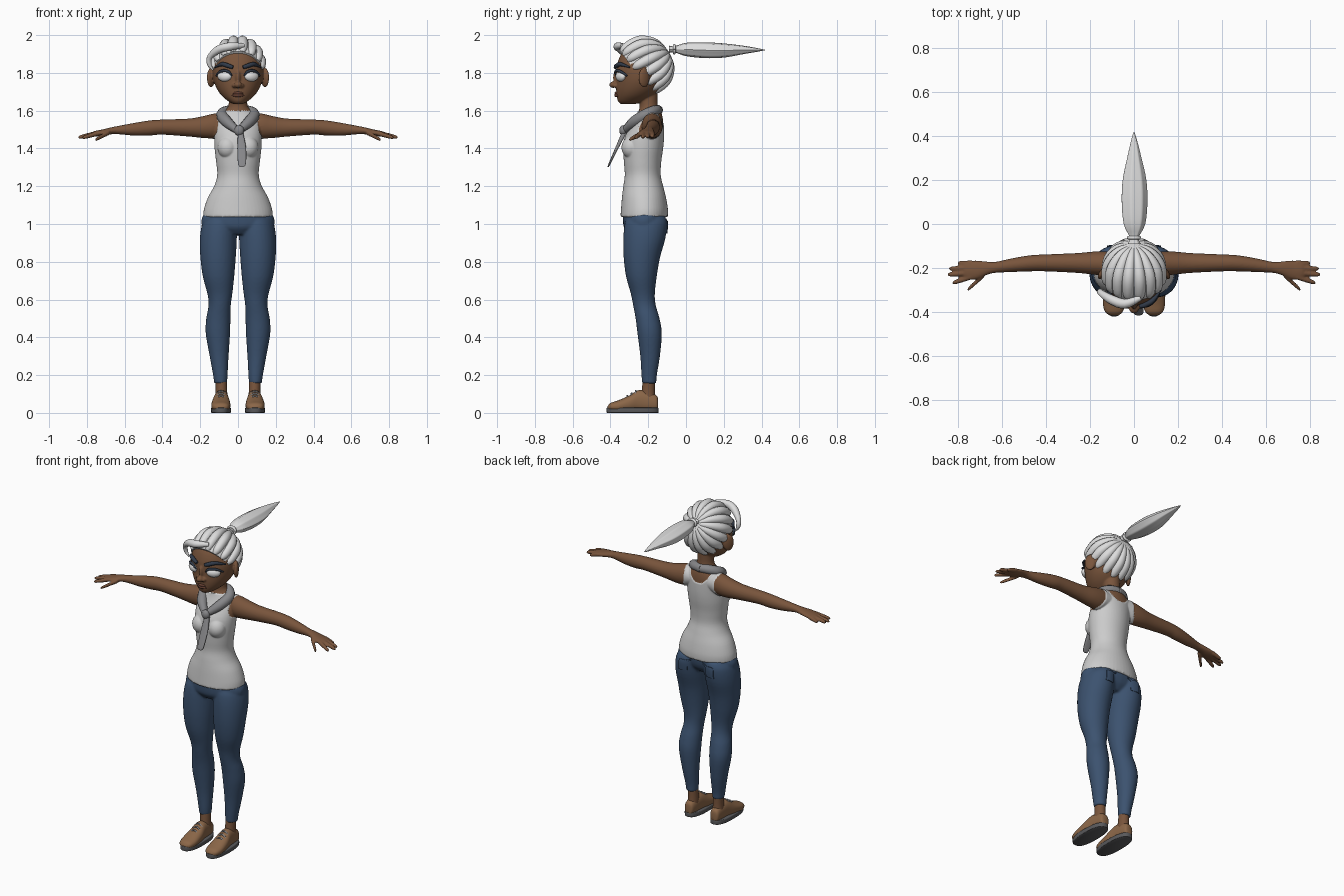
import bpy, bmesh, math
from mathutils import Matrix, Vector

if "Cube" in bpy.data.objects:
    bpy.data.objects.remove(bpy.data.objects["Cube"])


def material(name, *rgb):
    mat = bpy.data.materials.new(name)
    mat.use_nodes = True
    mat.diffuse_color = (*rgb, 1)
    mat.node_tree.nodes["Principled BSDF"].inputs["Base Color"].default_value = (*rgb, 1)
    return mat


skin = material("brown skin", .19, .09, .045)
lip = material("dark lip", .13, .05, .032)
hair = material("white hair", .72, .72, .72)
cloth = material("light shirt", .6, .6, .6)
denim = material("blue denim", .045, .085, .16)
grey = material("grey scarf", .24, .24, .25)
leather = material("tan leather", .26, .135, .065)
rubber = material("dark rubber", .1, .1, .105)
slate = material("slate brow", .03, .042, .065)
white = material("eye white", .8, .8, .8)


def spline(rows, steps=4):
    """Smooth curve of tuples through the given rows."""
    out = []
    for i in range(len(rows) - 1):
        near = rows[max(i - 1, 0)], rows[i], rows[i + 1], rows[min(i + 2, len(rows) - 1)]
        for k in range(steps):
            t = k / steps
            out.append([b + .5 * t * (c - a + t * (2 * a - 5 * b + 4 * c - d + t * (3 * (b - c) + d - a)))
                        for a, b, c, d in zip(*near)])
    return out + [rows[-1]]


def tube(bm, axis, rings, n=32, lobes=0, power=2, steps=4):
    """Loft of oval rings: position on the axis, then the two extents across it."""
    place = {"X": lambda t, u, v: (t, u, v), "Y": lambda t, u, v: (u, t, v),
             "Z": lambda t, u, v: (u, v, t)}[axis]
    loops = []
    for t, u0, u1, v0, v1 in spline(rings, steps):
        loop = []
        for k in range(n):
            a = math.tau * k / n
            r = 1 - (.09 * abs(math.sin(lobes * a / 2)) if lobes else 0)
            c, s = (math.copysign(abs(f) ** (2 / power), f) * r / 2 for f in (math.cos(a), math.sin(a)))
            loop.append(bm.verts.new(place(t, (u0 + u1) / 2 + (u1 - u0) * c, (v0 + v1) / 2 + (v1 - v0) * s)))
        loops.append(loop)
    for a, b in zip(loops, loops[1:]):
        for k in range(n):
            bm.faces.new((a[k], a[k - 1], b[k - 1], b[k]))
    bm.faces.new(loops[0])
    bm.faces.new(loops[-1])


def even(*rows):
    """Rings symmetric about the middle, given by half width."""
    return [(t, -w, w, v0, v1) for t, w, v0, v1 in rows]


def flip(rings, s):
    return [(t, s * a, s * b, c, d) for t, a, b, c, d in rings]


def ball(bm, centre, radii, turn=0):
    m = Matrix.Translation(centre) @ Matrix.Rotation(math.radians(turn), 4, "Z") @ Matrix.Diagonal((*radii, 1))
    bmesh.ops.create_uvsphere(bm, u_segments=24, v_segments=16, radius=1, matrix=m)


def bake(obj):
    """Replace an object by its evaluated mesh."""
    bpy.context.view_layer.update()
    deps = bpy.context.evaluated_depsgraph_get()
    mesh = bpy.data.meshes.new_from_object(obj.evaluated_get(deps))
    name, mats = obj.name, list(obj.data.materials)
    bpy.data.objects.remove(obj)
    mesh.materials.clear()
    for mat in mats:
        mesh.materials.append(mat)
    new = bpy.data.objects.new(name, mesh)
    new.name = name
    bpy.context.collection.objects.link(new)
    return new


def finish(bm, name, *mats, voxel=0):
    bmesh.ops.recalc_face_normals(bm, faces=bm.faces)
    mesh = bpy.data.meshes.new(name)
    bm.to_mesh(mesh)
    bm.free()
    for mat in mats:
        mesh.materials.append(mat)
    obj = bpy.data.objects.new(name, mesh)
    bpy.context.collection.objects.link(obj)
    if voxel:
        fuse = obj.modifiers.new("fuse", "REMESH")
        fuse.mode, fuse.voxel_size = "VOXEL", voxel
        soft = obj.modifiers.new("soften", "SMOOTH")
        soft.factor, soft.iterations = .5, 4
        obj = bake(obj)
    return obj


def sweep(name, mat, paths, both=False):
    """Round strands through points of x, y, z and radius."""
    data = bpy.data.curves.new(name, "CURVE")
    data.dimensions, data.bevel_depth, data.bevel_resolution = "3D", 1, 3
    data.use_fill_caps = True
    data.materials.append(mat)
    for path in paths:
        for s in (1, -1) if both else (1,):
            pts = spline(path)
            line = data.splines.new("POLY")
            line.points.add(len(pts) - 1)
            for p, (x, y, z, r) in zip(line.points, pts):
                p.co, p.radius = (s * x, y, z, 1), r
    obj = bpy.data.objects.new(name, data)
    bpy.context.collection.objects.link(obj)
    return bake(obj)


def face_y(x, out=0):
    return -.24 - out - math.sqrt(max(.134 ** 2 - x * x, 0))


# Body: torso, neck, head, arms and hands fused into one skin
bm = bmesh.new()
tube(bm, "Z", even((1.04, .18, -.343, -.1), (1.08, .176, -.34, -.1), (1.14, .155, -.335, -.11),
                   (1.2, .122, -.328, -.125), (1.26, .106, -.32, -.138), (1.33, .112, -.325, -.135),
                   (1.4, .12, -.328, -.125), (1.46, .122, -.32, -.12), (1.53, .12, -.28, -.12),
                   (1.57, .1, -.26, -.125), (1.6, .07, -.25, -.135), (1.63, .05, -.245, -.15),
                   (1.7, .048, -.25, -.15)), n=48)
tube(bm, "Z", even((1.635, .025, -.345, -.27), (1.65, .052, -.36, -.22), (1.68, .087, -.367, -.17),
                   (1.72, .114, -.37, -.13), (1.77, .131, -.368, -.11), (1.83, .133, -.368, -.1),
                   (1.9, .113, -.343, -.11), (1.95, .07, -.29, -.16)), n=48)
ball(bm, (0, -.386, 1.737), (.021, .02, .017))
ball(bm, (0, -.368, 1.775), (.013, .018, .04))
arm = [(.06, -.22, -.13, 1.48, 1.57), (.12, -.235, -.125, 1.455, 1.585), (.18, -.23, -.125, 1.455, 1.572),
       (.26, -.222, -.132, 1.463, 1.558), (.4, -.215, -.138, 1.473, 1.553), (.47, -.215, -.142, 1.468, 1.548),
       (.55, -.218, -.155, 1.468, 1.535), (.63, -.222, -.172, 1.475, 1.52), (.67, -.232, -.17, 1.475, 1.512),
       (.72, -.252, -.165, 1.467, 1.5), (.76, -.25, -.17, 1.463, 1.492), (.775, -.24, -.18, 1.468, 1.485)]
fingers = [((.74, -.178, 1.48), (.8, -.178, 1.462)), ((.75, -.2, 1.48), (.84, -.203, 1.46)),
           ((.75, -.222, 1.48), (.847, -.23, 1.458)), ((.74, -.24, 1.48), (.825, -.268, 1.456)),
           ((.68, -.23, 1.485), (.757, -.3, 1.445))]
for s in (1, -1):
    tube(bm, "X", [(s * x, *rest) for x, *rest in arm])
    for base, tip in fingers:
        rings = []
        for f, r in ((0, .013), (.35, .0125), (.7, .0115), (.92, .009), (1, .003)):
            x, y, z = Vector(base).lerp(Vector(tip), f)
            rings.append((s * x, y - r, y + r, z - r, z + r))
        tube(bm, "X", rings, n=12)
    ball(bm, (s * .055, -.288, 1.405), (.05, .05, .055))
    ball(bm, (s * .143, -.222, 1.775), (.015, .033, .052), turn=s * 32)
    ball(bm, (s * .019, -.374, 1.733), (.013, .014, .012))
body = finish(bm, "body_and_shirt", skin, cloth, voxel=.005)


def is_shirt(p):
    x, y, z = abs(p.x), p.y, p.z
    armhole = ((x - .16) / .055) ** 2 + ((z - 1.53) / .085) ** 2 < 1
    scoop = y > -.2 and (x / .075) ** 2 + ((z - 1.62) / .1) ** 2 < 1
    return z < 1.6 and not (armhole or scoop or (x > .16 and z > 1.3))


# Shirt: painted by its cut lines and raised slightly off the skin
bm = bmesh.new()
bm.from_mesh(body.data)
for f in bm.faces:
    f.material_index = int(is_shirt(f.calc_center_median()))
bm.normal_update()
for v in [v for v in bm.verts if all(f.material_index for f in v.link_faces)]:
    v.co += v.normal * .004
bm.to_mesh(body.data)
bm.free()

# Jeans
bm = bmesh.new()
leg = [(.155, .058, .126, -.232, -.157), (.2, .055, .132, -.236, -.154), (.3, .05, .15, -.242, -.138),
       (.42, .042, .171, -.257, -.128), (.5, .04, .168, -.267, -.14), (.57, .038, .156, -.28, -.16),
       (.63, .03, .162, -.292, -.165), (.72, .02, .186, -.317, -.155), (.82, .012, .199, -.33, -.138),
       (.92, .006, .202, -.332, -.11), (1, .004, .19, -.325, -.1), (1.04, .01, .165, -.31, -.11)]
for s in (1, -1):
    tube(bm, "Z", flip(leg, s))
tube(bm, "Z", even((.945, .1, -.3, -.15), (.98, .18, -.328, -.12), (1.02, .194, -.334, -.108),
                   (1.06, .176, -.332, -.108), (1.08, .16, -.32, -.115)))
jeans = finish(bm, "jeans", denim, voxel=.007)

# Back pockets laid on the jeans
bm = bmesh.new()
for s in (1, -1):
    m = Matrix.Translation((s * .09, -.06, .985)) @ Matrix.Rotation(math.pi / 2, 4, "X")
    bmesh.ops.create_grid(bm, x_segments=10, y_segments=10, size=.042, matrix=m)
pockets = finish(bm, "back_pockets", denim)
wrap = pockets.modifiers.new("wrap", "SHRINKWRAP")
wrap.target, wrap.offset = jeans, .002
pockets.modifiers.new("thick", "SOLIDIFY").thickness = .004
bake(pockets)

# Shoes, soles, ankles and laces
shoe = [(-.415, .075, .105, .02, .035), (-.4, .052, .13, .012, .052), (-.36, .041, .141, .005, .066),
        (-.3, .042, .138, .005, .092), (-.25, .05, .128, .005, .12), (-.19, .055, .122, .005, .11),
        (-.155, .062, .117, .012, .09), (-.147, .075, .1, .02, .07)]
sole = [(0, .04, .14, -.418, -.148), (.004, .037, .143, -.42, -.145), (.024, .037, .143, -.42, -.145),
        (.028, .042, .138, -.416, -.149)]
ankle = [(.06, .055, .122, -.24, -.16), (.11, .057, .118, -.235, -.165), (.18, .06, .12, -.228, -.165)]
for name, axis, rings, mat, power in (("shoes", "Y", shoe, leather, 2.3), ("soles", "Z", sole, rubber, 2.5),
                                      ("ankles", "Z", ankle, skin, 2)):
    bm = bmesh.new()
    for s in (1, -1):
        tube(bm, axis, flip(rings, s), power=power)
    finish(bm, name, mat)
sweep("shoe_laces", grey, [[(.065, y, z - .012, .005), (.09, y, z + .004, .005), (.115, y, z - .012, .005)]
                           for y, z in ((-.31, .087), (-.288, .1), (-.266, .112))], both=True)

# Scarf: collar, knot and hanging tail
sweep("scarf_collar", grey, [[(-.01, -.148, 1.603, .027), (.05, -.165, 1.6, .028), (.085, -.21, 1.58, .03),
                              (.058, -.275, 1.54, .03), (.005, -.325, 1.495, .018)]], both=True)
bm = bmesh.new()
ball(bm, (.006, -.333, 1.495), (.026, .02, .028))
tube(bm, "Z", [(1.303, .01, .03, -.415, -.409), (1.32, 0, .042, -.41, -.398),
               (1.4, -.004, .043, -.376, -.358), (1.48, 0, .028, -.342, -.315)], power=3)
finish(bm, "scarf_knot_and_tail", grey)

# Eyes, lashes, brows and lips
bm = bmesh.new()
for s in (1, -1):
    ball(bm, (s * .071, face_y(.071) + .008, 1.782), (.041, .022, .028), turn=s * 28)
finish(bm, "eyes", white)
sweep("lashes", slate, [[(x, face_y(x, out), z, r) for x, out, z, r in
                         ((.033, .002, 1.785, .004), (.05, .009, 1.806, .007), (.075, .012, 1.812, .008),
                          (.1, .009, 1.803, .007), (.115, .004, 1.785, .005))]], both=True)
sweep("brows", slate, [[(x, face_y(x, .003), z, r) for x, z, r in
                        ((.027, 1.829, .009), (.05, 1.837, .012), (.085, 1.846, .011),
                         (.122, 1.83, .004))]], both=True)
sweep("lips", lip, [[(-.034, -.356, z, .003), (0, -.37, z, r), (.034, -.356, z, .003)]
                    for z, r in ((1.693, .008), (1.681, .01))])

# Hair cap, cut along the hairline
middle, size = Vector((0, -.222, 1.835)), Vector((.133, .15, .148))
edge_point, edge_normal = Vector((0, -.26, 1.8)), Vector((0, 1.3, 1)).normalized()
bm = bmesh.new()
ball(bm, middle, size)
bmesh.ops.bisect_plane(bm, geom=bm.verts[:] + bm.edges[:] + bm.faces[:], plane_co=edge_point,
                       plane_no=edge_normal, clear_inner=True)
bmesh.ops.holes_fill(bm, edges=bm.edges[:])
finish(bm, "hair_cap", hair)

# Locks swept back from the hairline to the tie
up = size * edge_normal
depth = (edge_point - middle).dot(edge_normal) / up.length
up.normalize()
side = Vector((1, 0, 0))
down = up.cross(side)
tie = Vector((0, .87, .49)).normalized()
locks = []
for k in range(16):
    a = math.tau * (k + .5) / 16
    start = up * depth + (side * math.cos(a) + down * math.sin(a)) * math.sqrt(1 - depth * depth)
    path = []
    for f, r in ((0, .014), (.12, .025), (.4, .028), (.7, .021), (1, .012)):
        spot = middle + size * start.slerp(tie, f) * .94
        path.append((*spot, r))
    locks.append(path)
locks.append([(.03, -.335, 1.945, .012), (-.04, -.362, 1.94, .022), (-.1, -.345, 1.925, .022),
              (-.148, -.315, 1.885, .015), (-.152, -.305, 1.845, .012), (-.132, -.305, 1.815, .004)])
sweep("hair_locks", hair, locks)

# Ponytail and its tie
bm = bmesh.new()
tube(bm, "Y", even((-.09, .03, 1.905, 1.945), (-.06, .022, 1.908, 1.942), (0, .051, 1.888, 1.96),
                   (.1, .061, 1.877, 1.963), (.2, .056, 1.88, 1.957), (.3, .034, 1.898, 1.945),
                   (.38, .014, 1.912, 1.931), (.418, .002, 1.92, 1.923)), n=56, lobes=7)
finish(bm, "ponytail", hair)
sweep("hair_tie", hair, [[(.025 * math.cos(a), -.062, 1.925 + .02 * math.sin(a), .008)
                          for a in (math.tau * k / 12 for k in range(13))]])

# Smooth shading with kept edges
for obj in bpy.context.scene.objects:
    obj.select_set(obj.type == "MESH")
bpy.context.view_layer.objects.active = bpy.data.objects["jeans"]
bpy.ops.object.shade_smooth_by_angle(angle=math.radians(50))
